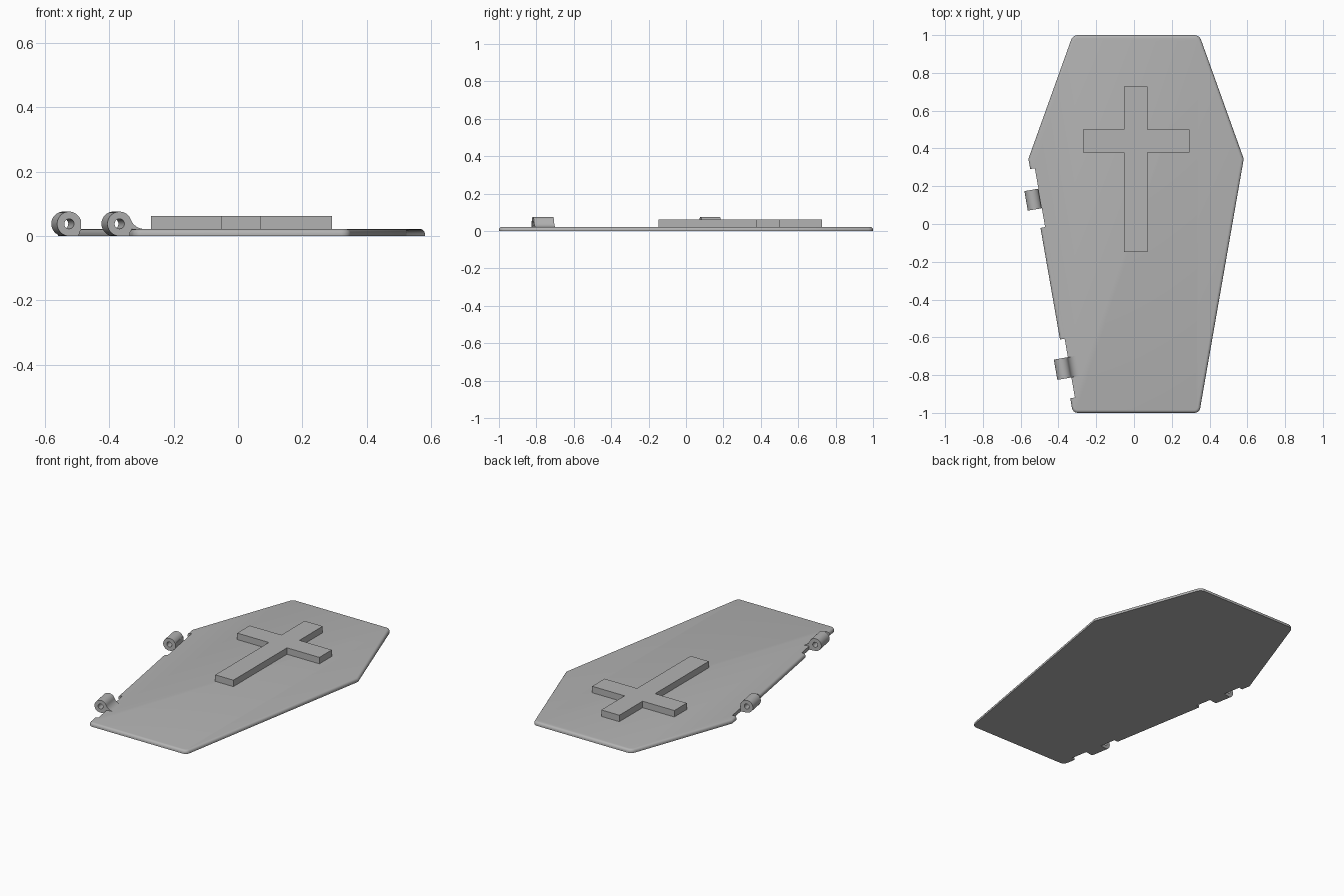
import bpy, bmesh
from math import radians, sin, cos, atan2, hypot, pi
from mathutils import Matrix

cube = bpy.data.objects.get("Cube")
if cube:
    bpy.data.objects.remove(cube, do_unlink=True)

grey = bpy.data.materials.new("stone grey")
grey.use_nodes = True
colour = (0.45, 0.45, 0.45, 1)
grey.diffuse_color = colour
grey.node_tree.nodes["Principled BSDF"].inputs["Base Color"].default_value = colour

CX = 0.011                        # middle line of the lid
SHOULDER, HALF_W, END_W = 0.345, 0.57, 0.335
THICK = 0.022
TILT = atan2(HALF_W - END_W, SHOULDER + 1)
RADIUS, BORE, AXIS_OUT = 0.038, 0.0155, 0.0125
NOTCH_DEPTH = 0.025


def add_object(name, bm):
    bmesh.ops.recalc_face_normals(bm, faces=bm.faces)
    mesh = bpy.data.meshes.new(name)
    bm.to_mesh(mesh)
    bm.free()
    ob = bpy.data.objects.new(name, mesh)
    bpy.context.collection.objects.link(ob)
    mesh.materials.append(grey)
    return ob


def prism(points, z0, z1):
    bm = bmesh.new()
    face = bm.faces.new([bm.verts.new((x, y, z0)) for x, y in points])
    top = bmesh.ops.extrude_face_region(bm, geom=[face])["geom"]
    bmesh.ops.translate(bm, vec=(0, 0, z1 - z0),
                        verts=[v for v in top if isinstance(v, bmesh.types.BMVert)])
    return bm


def smooth(ob):
    bpy.ops.object.select_all(action="DESELECT")
    ob.select_set(True)
    bpy.context.view_layer.objects.active = ob
    bpy.ops.object.shade_smooth_by_angle(angle=radians(35))


def hinge_frame(y):
    """Frame on the hinged edge: X points into the lid, Y runs along the edge."""
    x = CX - HALF_W + (SHOULDER - y) * (HALF_W - END_W) / (SHOULDER + 1)
    return Matrix.Translation((x, y, 0)) @ Matrix.Rotation(TILT, 4, "Z")


# Lid outline: six corners, the four end corners rounded
half = [(END_W, -1), (HALF_W, SHOULDER), (END_W, 1)]
outline = [(CX + x, y) for x, y in half] + [(CX - x, y) for x, y in reversed(half)]
bm = bmesh.new()
bm.faces.new([bm.verts.new((x, y, 0)) for x, y in outline])
bmesh.ops.bevel(bm, geom=[v for v in bm.verts if abs(v.co.y) > 0.9], offset=0.025,
                segments=4, profile=0.5, affect="VERTICES")
outline = [v.co.xy.copy() for v in bm.faces[:][0].verts]
bm.free()
bm = prism(outline, 0, THICK)
rim = [e for e in bm.edges if all(v.co.z > 0.01 for v in e.verts)]
bmesh.ops.bevel(bm, geom=rim, offset=0.015, segments=4, profile=0.5, affect="EDGES")
lid = add_object("lid", bm)

# Notches that clear the hinge
for y in (0.135, -0.767):
    bm = bmesh.new()
    bmesh.ops.create_cube(bm, size=1, matrix=hinge_frame(y) @ Matrix.Translation(
        (NOTCH_DEPTH - 0.05, 0, 0)) @ Matrix.Diagonal((0.1, 0.316, 0.2, 1)))
    cutter = add_object("notch_cutter", bm)
    cutter.hide_render = True
    mod = lid.modifiers.new("notch", "BOOLEAN")
    mod.operation, mod.solver, mod.object = "DIFFERENCE", "EXACT", cutter
    bpy.context.view_layer.objects.active = lid
    bpy.ops.object.modifier_apply(modifier=mod.name)
    bpy.data.objects.remove(cutter, do_unlink=True)
smooth(lid)

# Raised cross
left, right, bottom, top = -0.27, 0.293, -0.147, 0.728
x0, x1, y0, y1 = -0.053, 0.071, 0.378, 0.5
add_object("cross", prism(
    [(x0, bottom), (x1, bottom), (x1, y0), (right, y0), (right, y1), (x1, y1),
     (x1, top), (x0, top), (x0, y1), (left, y1), (left, y0), (x0, y0)],
    THICK - 0.002, 0.062))


def arc(cx, cz, r, a0, a1, n):
    return [(cx + r * cos(a0 + (a1 - a0) * i / n), cz + r * sin(a0 + (a1 - a0) * i / n))
            for i in range(n + 1)]


# Hinge knuckles: bored barrel with a square foot, optionally faired onto the lid
def knuckle(name, y, length, faired):
    reach = 0.078
    rise = RADIUS - THICK
    fillet = (reach**2 + rise**2 - RADIUS**2) / (2 * (RADIUS + rise))
    tangent = atan2(fillet - rise, reach)
    wall = NOTCH_DEPTH + AXIS_OUT
    profile = arc(0, RADIUS, RADIUS, tangent, 1.5 * pi, 32)
    if faired:
        profile += [(wall, 0), (wall, 0.012), (reach, 0.012)]
        profile += arc(reach, THICK + fillet, fillet, 1.5 * pi, pi + tangent, 10)[:-1]
    else:
        profile += [(wall, 0), (wall, profile[0][1])]
    curve = bpy.data.curves.new(name + "_profile", "CURVE")
    curve.dimensions, curve.fill_mode, curve.extrude = "2D", "BOTH", length / 2
    for loop in (profile, arc(0, RADIUS, BORE, 0, 2 * pi, 24)[:-1]):
        spline = curve.splines.new("POLY")
        spline.points.add(len(loop) - 1)
        for p, (x, z) in zip(spline.points, loop):
            p.co = (x, z, 0, 1)
        spline.use_cyclic_u = True
    temp = bpy.data.objects.new(name + "_profile", curve)
    bpy.context.collection.objects.link(temp)
    bpy.context.view_layer.update()
    bm = bmesh.new()
    bm.from_mesh(temp.to_mesh())
    temp.to_mesh_clear()
    bpy.data.objects.remove(temp, do_unlink=True)
    bmesh.ops.remove_doubles(bm, verts=bm.verts, dist=0.0001)
    bm.transform(hinge_frame(y) @ Matrix.Translation((-AXIS_OUT, 0, 0))
                 @ Matrix.Rotation(pi / 2, 4, "X"))
    smooth(add_object(name, bm))


knuckle("upper_hinge_knuckle", 0.131, 0.105, False)
knuckle("lower_hinge_knuckle", -0.763, 0.109, True)
